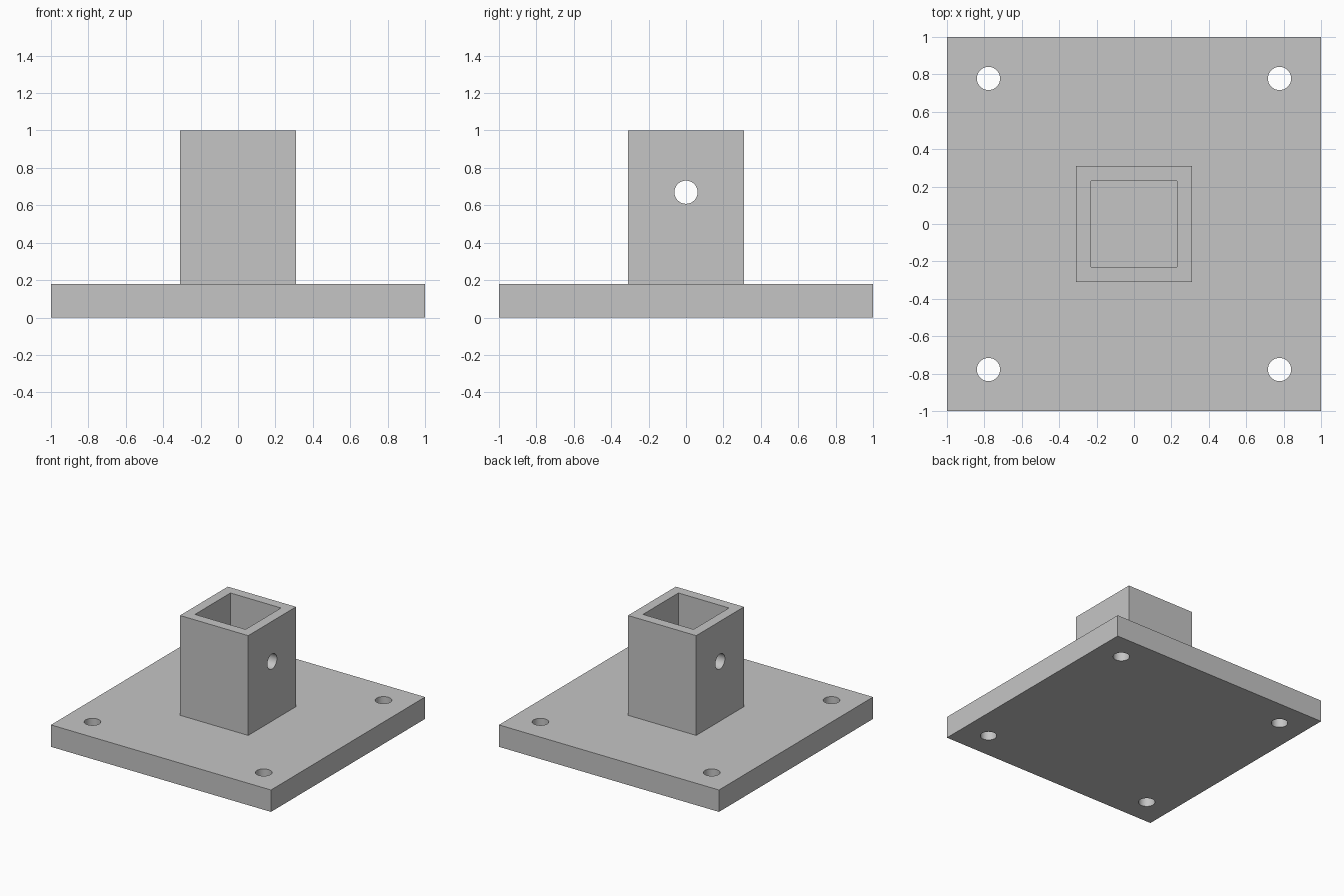
import bpy
import math
from mathutils import Matrix

cube = bpy.data.objects.get("Cube")
if cube:
    bpy.data.objects.remove(cube, do_unlink=True)

PLATE_TOP = 0.18
TOP = 1.0
OUTER, INNER = 0.31, 0.23      # half widths of the square socket
HOLE_R, HOLE_POS = 0.062, 0.778
PIN_Z = 0.67

grey = bpy.data.materials.new("light_grey_metal")
grey.use_nodes = True
colour = (0.56, 0.56, 0.56, 1)
grey.diffuse_color = colour
grey.node_tree.nodes["Principled BSDF"].inputs["Base Color"].default_value = colour


def box(name, half, z0, z1):
    bpy.ops.mesh.primitive_cube_add(size=1, location=(0, 0, 0))
    ob = bpy.context.object
    ob.name = name
    ob.data.transform(Matrix.Translation((0, 0, (z0 + z1) / 2))
                      @ Matrix.Diagonal((2 * half, 2 * half, z1 - z0, 1)))
    ob.data.materials.append(grey)
    return ob


def drill(name, location, depth, rotation=(0, 0, 0)):
    bpy.ops.mesh.primitive_cylinder_add(vertices=48, radius=HOLE_R, depth=depth,
                                        location=location, rotation=rotation)
    ob = bpy.context.object
    ob.name = name
    ob.data.materials.append(grey)
    return ob


def cut(target, cutters):
    for c in cutters:
        c.hide_render = True
        mod = target.modifiers.new("cut", "BOOLEAN")
        mod.operation = "DIFFERENCE"
        mod.solver = "EXACT"
        mod.object = c
    bpy.ops.object.select_all(action="DESELECT")
    target.select_set(True)
    bpy.context.view_layer.objects.active = target
    for mod in list(target.modifiers):
        bpy.ops.object.modifier_apply(modifier=mod.name)
    for c in cutters:
        bpy.data.objects.remove(c, do_unlink=True)
    bpy.ops.object.shade_smooth_by_angle(angle=math.radians(30))


# Square base plate with four corner bolt holes
plate = box("base_plate", 1.0, 0, PLATE_TOP)
cut(plate, [drill("bolt_hole_cutter", (sx * HOLE_POS, sy * HOLE_POS, PLATE_TOP / 2), 1)
            for sx in (-1, 1) for sy in (-1, 1)])

# Hollow square socket with a pin hole through both side walls
socket = box("square_socket", OUTER, PLATE_TOP, TOP)
cut(socket, [box("socket_bore_cutter", INNER, PLATE_TOP - 0.1, TOP + 0.1),
             drill("pin_hole_cutter", (0, 0, PIN_Z), 1, (0, math.pi / 2, 0))])
